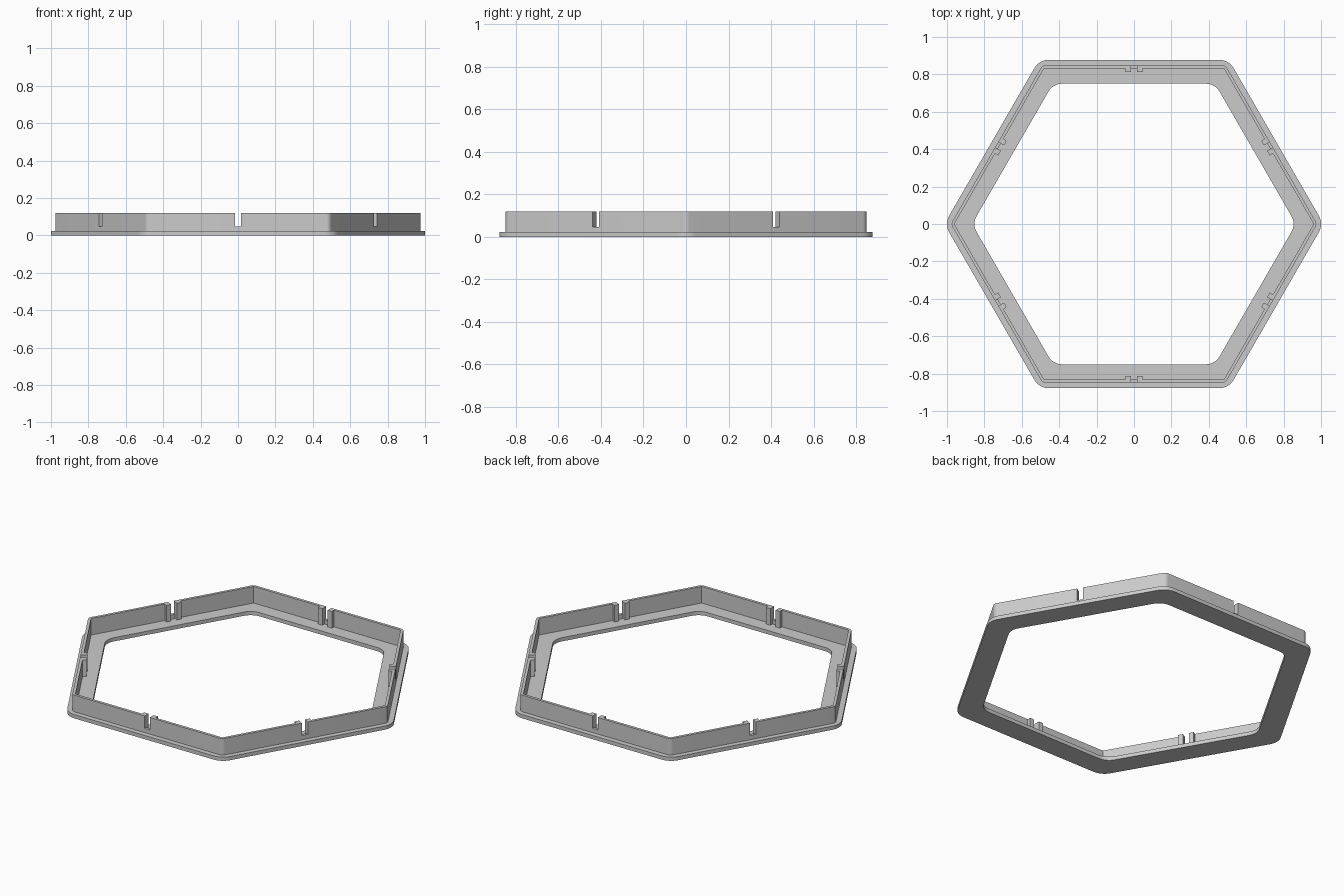
import bpy, bmesh
from math import radians, cos, sin
from mathutils import Matrix, Vector

if "Cube" in bpy.data.objects:
    bpy.data.objects.remove(bpy.data.objects["Cube"], do_unlink=True)

# Main dimensions
BASE_TOP, WALL_TOP, SLOT_FLOOR = 0.022, 0.12, 0.047
WALL_OUT, WALL_IN, RIB_IN = 0.848, 0.832, 0.812
SLOT, RIB = 0.017, 0.045

grey = bpy.data.materials.new("plain_grey")
grey.use_nodes = True
colour = (0.6, 0.6, 0.6, 1)
grey.diffuse_color = colour
grey.node_tree.nodes["Principled BSDF"].inputs["Base Color"].default_value = colour


def polar(angle, dist, along=0.0):
    """Point at a distance in one direction, shifted sideways."""
    a = radians(angle)
    return Vector((dist * cos(a) - along * sin(a), dist * sin(a) + along * cos(a), 0))


def hexagon(apothem, radius=0.0, side=()):
    """Hexagon outline with rounded corners; side adds points along each edge."""
    points = []
    steps = 8 if radius else 0
    for k in range(6):
        corner = polar(60 * k, (apothem - radius) / cos(radians(30)))
        for i in range(steps + 1):
            turn = 60 * i / steps - 30 if steps else 0
            points.append(corner + polar(60 * k + turn, radius))
        points += [polar(60 * k + 30, d, s) for d, s in side]
    return points


def make_object(name, bm):
    bmesh.ops.recalc_face_normals(bm, faces=bm.faces)
    mesh = bpy.data.meshes.new(name)
    bm.to_mesh(mesh)
    bm.free()
    mesh.materials.append(grey)
    ob = bpy.data.objects.new(name, mesh)
    bpy.context.collection.objects.link(ob)
    return ob


def ring(name, outer, inner, z0, z1):
    """Solid band between two outlines."""
    bm = bmesh.new()
    edges = []
    for loop in (outer, inner):
        vs = [bm.verts.new((p.x, p.y, z0)) for p in loop]
        edges += [bm.edges.new((vs[i - 1], vs[i])) for i in range(len(vs))]
    bmesh.ops.triangle_fill(bm, edges=edges, use_beauty=True, normal=(0, 0, 1))
    res = bmesh.ops.extrude_face_region(bm, geom=bm.faces[:], use_keep_orig=True)
    top = [v for v in res["geom"] if isinstance(v, bmesh.types.BMVert)]
    bmesh.ops.translate(bm, verts=top, vec=(0, 0, z1 - z0))
    return make_object(name, bm)


def shade(ob):
    bpy.ops.object.select_all(action="DESELECT")
    ob.select_set(True)
    bpy.context.view_layer.objects.active = ob
    bpy.ops.object.shade_smooth_by_angle(angle=radians(25))


# Flat base flange
base = ring("base_flange", hexagon(0.878, 0.09), hexagon(0.75, 0.084), 0, BASE_TOP)

# Upright wall with a pair of ribs inside each side
left_rib = [(WALL_IN, -RIB), (RIB_IN, -RIB), (RIB_IN, -SLOT), (WALL_IN, -SLOT)]
right_rib = [(d, -s) for d, s in reversed(left_rib)]
wall = ring("rim_wall", hexagon(WALL_OUT, 0.03),
            hexagon(WALL_IN, side=left_rib + right_rib), BASE_TOP / 2, WALL_TOP)

# Slot cutters between the ribs
bm = bmesh.new()
for k in range(6):
    place = (Matrix.Rotation(radians(60 * k + 30), 4, "Z")
             @ Matrix.Translation((WALL_OUT, 0, SLOT_FLOOR + 0.1))
             @ Matrix.Diagonal((0.1, 2 * SLOT, 0.2, 1)))
    bmesh.ops.create_cube(bm, size=1, matrix=place)
cutter = make_object("slot_cutter", bm)
cutter.hide_render = True

cut = wall.modifiers.new("slots", "BOOLEAN")
cut.operation = "DIFFERENCE"
cut.solver = "EXACT"
cut.object = cutter
bpy.context.view_layer.objects.active = wall
bpy.ops.object.modifier_apply(modifier=cut.name)
bpy.data.objects.remove(cutter, do_unlink=True)

for part in (base, wall):
    shade(part)
